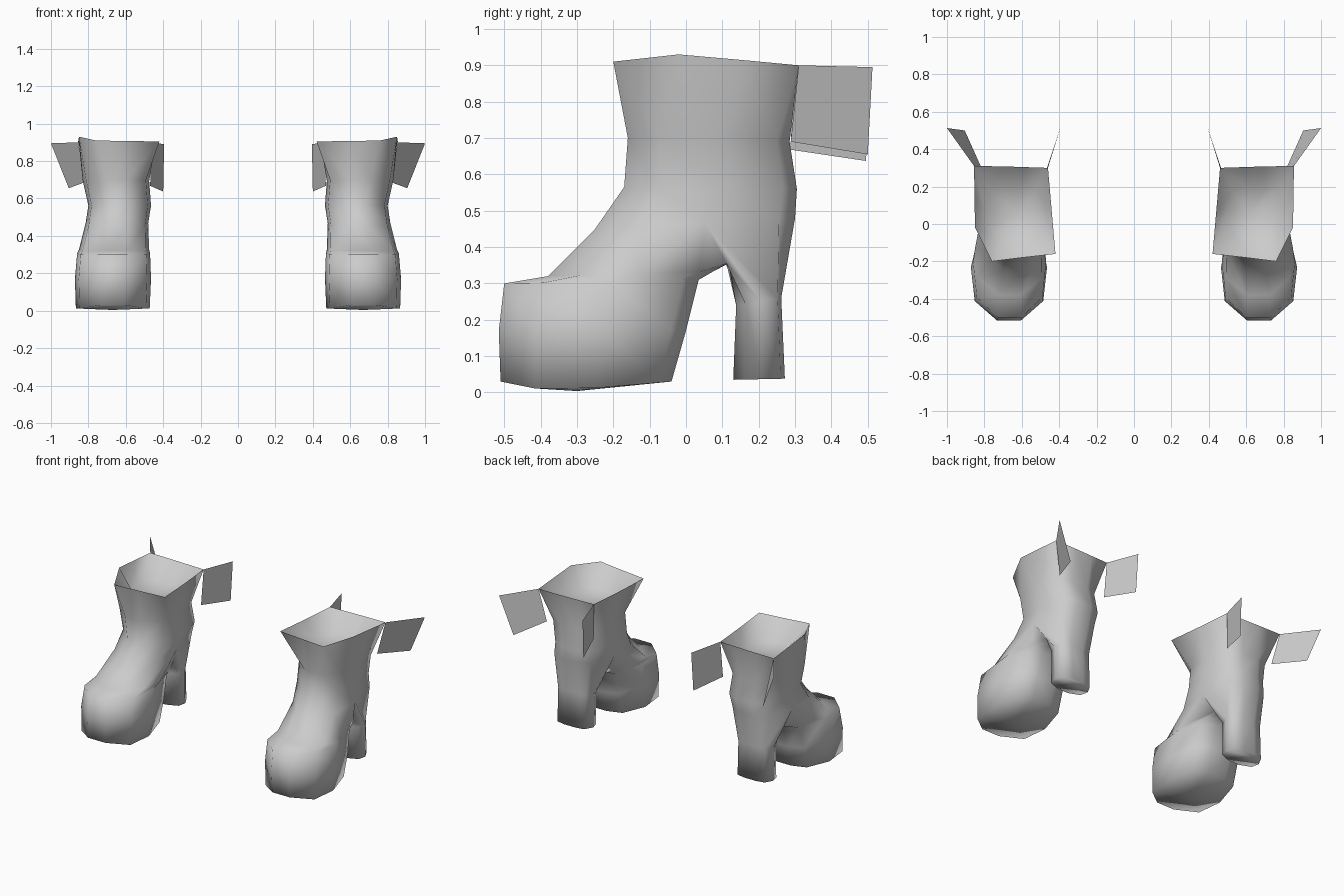
import bpy, bmesh, math

cube = bpy.data.objects.get("Cube")
if cube:
    bpy.data.objects.remove(cube, do_unlink=True)

# Single light grey material
grey = bpy.data.materials.new("light grey")
grey.use_nodes = True
grey.diffuse_color = (0.6, 0.6, 0.6, 1)
grey.node_tree.nodes["Principled BSDF"].inputs["Base Color"].default_value = (0.6, 0.6, 0.6, 1)

# Unit outline of a cross-section: (sideways -1..1, front-to-back 0..1)
HALF = [(.32, 0), (.9, .2), (1, .55), (.78, .92), (.32, 1)]
OUTLINE = HALF + [(-s, t) for s, t in reversed(HALF)]


def section(front, back, x0, x1):
    """Tilted ring running from a front (y, z) to a back (y, z)."""
    mid, half = (x0 + x1) / 2, (x1 - x0) / 2
    return [(mid + half * s,
             front[0] + (back[0] - front[0]) * t,
             front[1] + (back[1] - front[1]) * t) for s, t in OUTLINE]


def make_object(name, bm, side):
    """Finish a mesh; side -1 mirrors it to the other foot."""
    for v in bm.verts:
        v.co.x *= side
    bmesh.ops.recalc_face_normals(bm, faces=bm.faces)
    mesh = bpy.data.meshes.new(name)
    bm.to_mesh(mesh)
    bm.free()
    mesh.materials.append(grey)
    ob = bpy.data.objects.new(name, mesh)
    bpy.context.collection.objects.link(ob)
    bpy.ops.object.select_all(action='DESELECT')
    ob.select_set(True)
    bpy.context.view_layer.objects.active = ob
    bpy.ops.object.shade_smooth_by_angle(angle=math.radians(98))


def add_ring(bm, points):
    return [bm.verts.new(p) for p in points]


def loft(bm, start, rings):
    """Extend a vertex ring through further rings; return the last one."""
    for points in rings:
        nxt = add_ring(bm, points)
        n = len(nxt)
        for i in range(n):
            bm.faces.new((start[i], start[(i + 1) % n], nxt[(i + 1) % n], nxt[i]))
        start = nxt
    return start


def fan(bm, ring, tip):
    c = bm.verts.new(tip)
    for i, v in enumerate(ring):
        bm.faces.new((v, ring[(i + 1) % len(ring)], c))


# Flared, nearly square opening
RIM = [(.76, -.2, .91), (.85, -.02, .93), (.853, .15, .915), (.855, .31, .9),
       (.70, .308, .9), (.58, .304, .9), (.46, .30, .9), (.44, .07, .9),
       (.42, -.16, .905), (.60, -.18, .907)]

# Sole edge dips to its lowest point under the ball of the foot
SOLE = [(x, y, .002 + max((-.37 - y) * .2, (y + .37) * .085))
        for x, y, z in section((-.51, 0), (-.04, 0), .472, .867)]


def boot(side, label):
    bm = bmesh.new()
    # Shallow sunken top, rim, then the ankle
    top = add_ring(bm, section((-.07, .80), (.20, .80), .50, .80))
    fan(bm, top, (.62, .05, .78))
    leg = loft(bm, top, [
        RIM,
        section((-.16, .70), (.285, .69), .475, .83),
        section((-.17, .565), (.305, .56), .465, .80),
        section((-.25, .45), (.300, .48), .480, .815),
    ])
    # Arch row that splits the leg into foot and heel
    arch = add_ring(bm, [(x, .12 - abs(x - .655) * .08, .355)
                         for x in (.765, .70, .61, .545)])
    # Foot: instep, toe box and sole
    foot = loft(bm, leg[:3] + arch + leg[7:], [
        section((-.38, .32), (.075, .333), .475, .85),
        section((-.50, .30), (.035, .31), .47, .86),
        section((-.515, .17), (0, .17), .465, .872),
        SOLE,
    ])
    fan(bm, foot, (.67, -.30, .004))
    # Heel: back of the leg tapering to a block
    heel = loft(bm, [arch[1], arch[0]] + leg[2:8] + [arch[3], arch[2]], [
        section((.138, .24), (.262, .26), .53, .78),
        section((.130, .035), (.272, .038), .53, .78),
    ])
    bm.faces.new(heel)
    make_object(label + "_boot", bm, side)


# Thin flaps at the back corners of the opening
FLAPS = {
    "outer_flap": [(.855, .31, .9), (1, .513, .895), (.905, .50, .655), (.81, .288, .69)],
    "inner_flap": [(.46, .30, .9), (.395, .51, .89), (.40, .495, .637), (.47, .287, .668)],
}

for side, label in ((1, "left"), (-1, "right")):
    boot(side, label)
    for name, corners in FLAPS.items():
        bm = bmesh.new()
        bm.faces.new(add_ring(bm, corners))
        make_object(label + "_" + name, bm, side)
